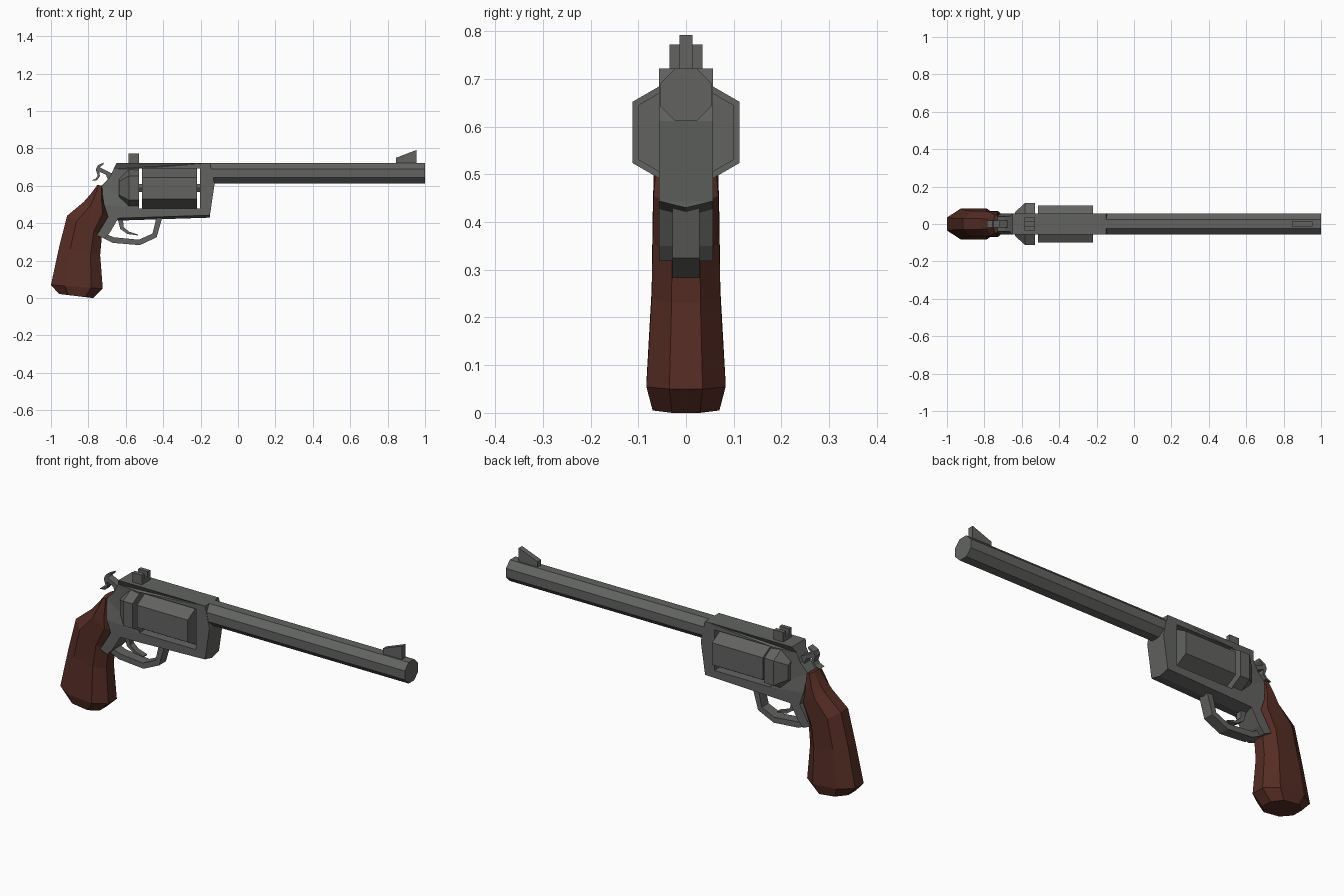
import bpy, bmesh, math
from mathutils import Matrix

if "Cube" in bpy.data.objects:
    bpy.data.objects.remove(bpy.data.objects["Cube"])


def material(name, rgb):
    m = bpy.data.materials.new(name)
    m.diffuse_color = (*rgb, 1)
    m.use_nodes = True
    m.node_tree.nodes["Principled BSDF"].inputs["Base Color"].default_value = m.diffuse_color
    return m


STEEL = material("gunmetal", (0.122, 0.127, 0.119))
WOOD = material("dark_red_wood", (0.092, 0.026, 0.018))


def add(name, mesh, mat):
    bm = bmesh.new()
    bm.from_mesh(mesh)
    bmesh.ops.remove_doubles(bm, verts=bm.verts, dist=1e-5)
    bmesh.ops.recalc_face_normals(bm, faces=bm.faces)
    bm.to_mesh(mesh)
    bm.free()
    mesh.materials.clear()
    mesh.materials.append(mat)
    for p in mesh.polygons:
        p.use_smooth = False
    ob = bpy.data.objects.new(name, mesh)
    bpy.context.collection.objects.link(ob)
    return ob


def plate(name, loops, half, mat=STEEL):
    """Side profile (x, z), with optional hole loops, given thickness along y."""
    cu = bpy.data.curves.new(name, 'CURVE')
    cu.dimensions = '2D'
    cu.fill_mode = 'BOTH'
    cu.extrude = half
    for loop in loops:
        s = cu.splines.new('POLY')
        s.points.add(len(loop) - 1)
        for p, (x, z) in zip(s.points, loop):
            p.co = (x, z, 0, 1)
        s.use_cyclic_u = True
    tmp = bpy.data.objects.new(name + "_tmp", cu)
    mesh = bpy.data.meshes.new_from_object(tmp)
    bpy.data.objects.remove(tmp)
    mesh.transform(Matrix.Rotation(math.pi / 2, 4, 'X'))
    return add(name, mesh, mat)


def loft(name, rings, mat=STEEL):
    """Skin a closed solid through rings of equal point count."""
    bm = bmesh.new()
    vs = [[bm.verts.new(p) for p in r] for r in rings]
    n = len(vs[0])
    for a, b in zip(vs, vs[1:]):
        for i in range(n):
            j = (i + 1) % n
            bm.faces.new((a[i], a[j], b[j], b[i]))
    bm.faces.new(vs[0])
    bm.faces.new(vs[-1])
    mesh = bpy.data.meshes.new(name)
    bm.to_mesh(mesh)
    bm.free()
    return add(name, mesh, mat)


def ring(x, z, r, n, start):
    return [(x, r * math.cos(start + i * math.tau / n),
             z + r * math.sin(start + i * math.tau / n)) for i in range(n)]


def box(name, x0, x1, y0, y1, z0, z1):
    return loft(name, [[(x, y0, z0), (x, y1, z0), (x, y1, z1), (x, y0, z1)]
                       for x in (x0, x1)])


# Octagonal barrel
R8 = 0.055 / math.cos(math.pi / 8)
loft("barrel", [ring(x, 0.667, R8, 8, math.pi / 8) for x in (-0.16, 1.0)])

# Hexagonal cylinder and recoil shield
loft("cylinder", [ring(x, 0.588, 0.115, 6, math.pi / 2) for x in (-0.513, -0.22)])
loft("recoil_shield", [ring(x, 0.588, r, 6, math.pi / 2)
                       for x, r in ((-0.635, 0.075), (-0.583, 0.129), (-0.529, 0.129))])

# Cylinder axle
loft("cylinder_axle", [ring(x, 0.588, 0.025, 6, 0) for x in (-0.55, -0.18)])

# Frame with the cylinder window
outline = [(-0.65, 0.722), (-0.15, 0.722), (-0.125, 0.612), (-0.15, 0.443),
           (-0.64, 0.427), (-0.685, 0.35), (-0.715, 0.318), (-0.755, 0.335),
           (-0.695, 0.435), (-0.717, 0.5), (-0.73, 0.6), (-0.69, 0.64), (-0.665, 0.69)]
window = [(-0.529, 0.48), (-0.203, 0.48), (-0.203, 0.692), (-0.529, 0.692)]
frame = plate("frame", [outline, window], 0.057)
for v in frame.data.vertices:  # narrow the rear around the hammer
    if v.co.x < -0.66 and v.co.z > 0.55:
        v.co.y *= 0.7

# Shallow keel under the frame
loft("frame_keel", [[(x, -0.057, z), (x, 0, z - 0.014), (x, 0.057, z)]
                    for x, z in ((-0.645, 0.428), (-0.15, 0.444))])

# Trigger guard and trigger
plate("trigger_guard", [[(-0.402, 0.44), (-0.435, 0.325), (-0.525, 0.283), (-0.67, 0.295),
                         (-0.74, 0.33), (-0.71, 0.345), (-0.665, 0.325), (-0.53, 0.312),
                         (-0.457, 0.345), (-0.434, 0.44)]], 0.028)
plate("trigger", [[(-0.645, 0.43), (-0.63, 0.37), (-0.59, 0.342), (-0.535, 0.335),
                   (-0.535, 0.34), (-0.583, 0.355), (-0.612, 0.38), (-0.615, 0.43)]], 0.016)

# Hammer with curved spur
plate("hammer", [[(-0.717, 0.725), (-0.75, 0.709), (-0.76, 0.687), (-0.75, 0.655),
                  (-0.76, 0.639), (-0.785, 0.628), (-0.754, 0.63), (-0.738, 0.652),
                  (-0.742, 0.676), (-0.706, 0.66), (-0.695, 0.63), (-0.66, 0.66),
                  (-0.695, 0.677), (-0.727, 0.692), (-0.738, 0.699), (-0.72, 0.715)]], 0.02)

# Sights
plate("front_sight", [[(0.845, 0.715), (0.845, 0.75), (0.955, 0.792), (0.955, 0.715)]], 0.014)
box("rear_sight_base", -0.585, -0.53, -0.035, 0.035, 0.715, 0.745)
for side, s in (("left", 1), ("right", -1)):
    box("rear_sight_post_" + side, -0.585, -0.53, 0.013 * s, 0.035 * s, 0.74, 0.772)


# Eight-sided wooden grip: back point, front point, half width per section
def grip_ring(bx, bz, fx, fz, w):
    def at(t, y):
        return (bx + (fx - bx) * t, y, bz + (fz - bz) * t)
    half = [(0, 0.42), (0.27, 1), (0.77, 1), (1, 0.42)]
    return [at(t, w * k) for t, k in half] + [at(t, -w * k) for t, k in reversed(half)]


loft("grip", [grip_ring(*s) for s in (
    (-0.957, 0.022, -0.775, 0.0, 0.07),
    (-1.0, 0.07, -0.723, 0.05, 0.083),
    (-0.957, 0.27, -0.737, 0.23, 0.072),
    (-0.914, 0.44, -0.728, 0.33, 0.07),
    (-0.824, 0.515, -0.693, 0.437, 0.068),
    (-0.785, 0.56, -0.713, 0.51, 0.062),
    (-0.752, 0.605, -0.722, 0.6, 0.048))], WOOD)
